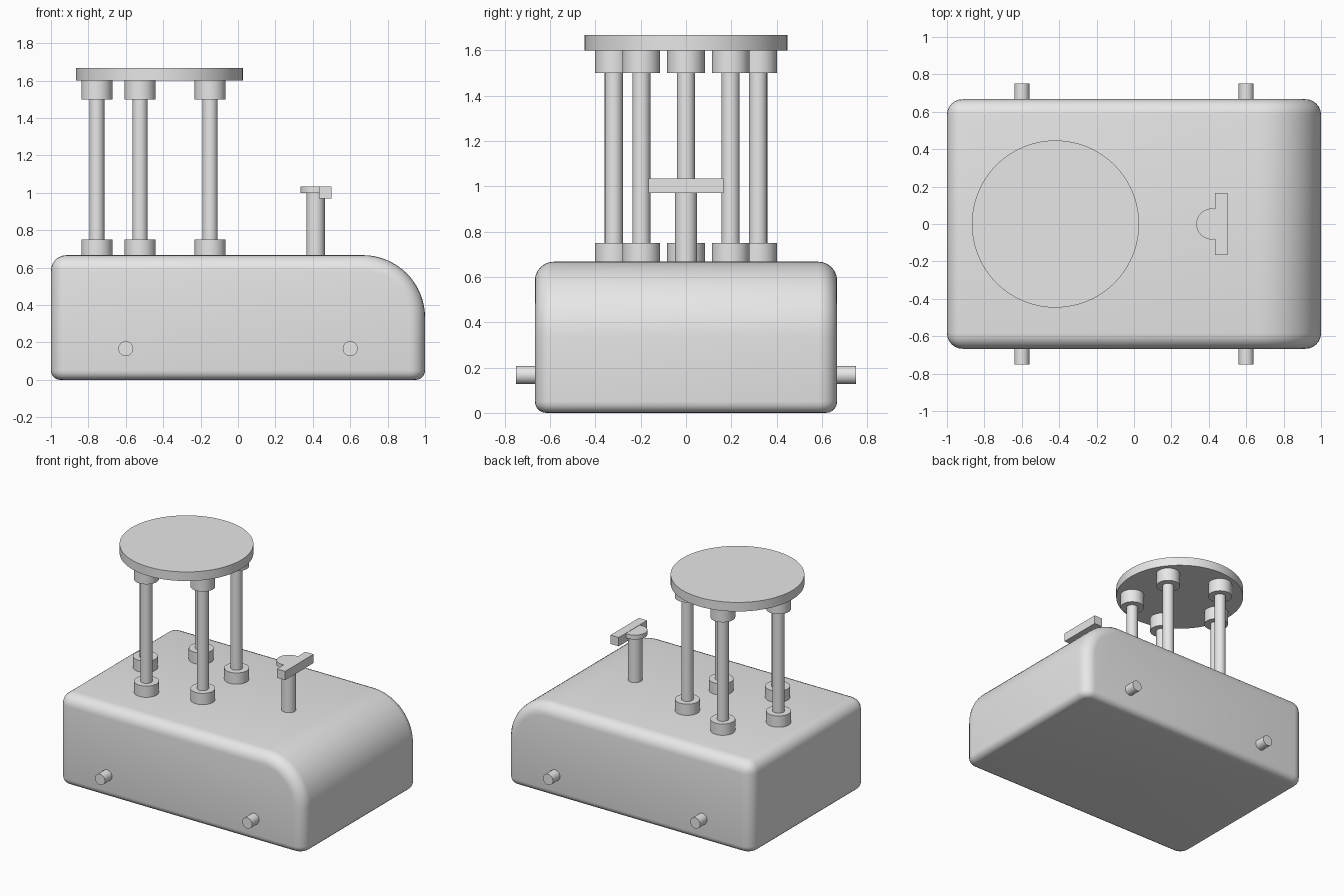
import bpy, bmesh
from math import pi, sin, cos, radians

if "Cube" in bpy.data.objects:
    bpy.data.objects.remove(bpy.data.objects["Cube"], do_unlink=True)

GREY = (0.8, 0.8, 0.8, 1)
mat = bpy.data.materials.new("light_grey")
mat.use_nodes = True
mat.diffuse_color = GREY
mat.node_tree.nodes["Principled BSDF"].inputs["Base Color"].default_value = GREY


def finish(name, bm):
    bmesh.ops.recalc_face_normals(bm, faces=bm.faces[:])
    mesh = bpy.data.meshes.new(name)
    bm.to_mesh(mesh)
    bm.free()
    mesh.materials.append(mat)
    obj = bpy.data.objects.new(name, mesh)
    bpy.context.collection.objects.link(obj)
    bpy.ops.object.select_all(action='DESELECT')
    obj.select_set(True)
    bpy.context.view_layer.objects.active = obj
    bpy.ops.object.shade_smooth_by_angle(angle=radians(35))
    return obj


def prism(points, vec):
    """Extrude a closed outline of 3D points along vec."""
    bm = bmesh.new()
    face = bm.faces.new([bm.verts.new(p) for p in points])
    ext = bmesh.ops.extrude_face_region(bm, geom=[face])
    verts = [g for g in ext["geom"] if isinstance(g, bmesh.types.BMVert)]
    bmesh.ops.translate(bm, verts=verts, vec=vec)
    bmesh.ops.recalc_face_normals(bm, faces=bm.faces[:])
    return bm


def upright_cylinder(name, x, y, z0, z1, r, n=40):
    ring = [(x + r * cos(2 * pi * i / n), y + r * sin(2 * pi * i / n), z0) for i in range(n)]
    return finish(name, prism(ring, (0, 0, z1 - z0)))


# Body: side profile with a large rounded upper nose, then softened edges
W, H, R = 0.667, 0.667, 0.333
STEPS = 16
profile = [(-1, 0), (1, 0)]
profile += [(1 - R + R * cos(a), H - R + R * sin(a))
            for a in (i * pi / 2 / STEPS for i in range(STEPS + 1))]
profile.append((-1, H))
body = prism([(x, -W, z) for x, z in profile], (0, 2 * W, 0))
body.normal_update()


def on_floor(e):
    return all(v.co.z < 0.001 for v in e.verts)


sharp = [e for e in body.edges if e.calc_face_angle() > 0.6 and not on_floor(e)]
bmesh.ops.bevel(body, geom=sharp, offset=0.083, segments=6, profile=0.5,
                affect='EDGES', clamp_overlap=False)
floor = [e for e in body.edges if on_floor(e) and e.calc_face_angle() > 0.6]
bmesh.ops.bevel(body, geom=floor, offset=0.05, segments=5, profile=0.5,
                affect='EDGES', clamp_overlap=False)
finish("body", body)

# Axle pegs on both sides
for end, x in (("rear", -0.6), ("nose", 0.6)):
    for side, s in (("right", -1), ("left", 1)):
        ring = [(x + 0.04 * cos(i * pi / 16), s * 0.64, 0.167 + 0.04 * sin(i * pi / 16))
                for i in range(32)]
        finish(f"axle_peg_{end}_{side}", prism(ring, (0, s * 0.11, 0)))

# Five posts with collars, carrying the round roof
CX = -0.42
for i in range(5):
    a = pi + i * 2 * pi / 5
    x, y = CX + 0.335 * cos(a), 0.335 * sin(a)
    upright_cylinder(f"post_{i + 1}", x, y, 0.68, 1.58, 0.04)
    upright_cylinder(f"lower_collar_{i + 1}", x, y, 0.66, 0.75, 0.083)
    upright_cylinder(f"upper_collar_{i + 1}", x, y, 1.5, 1.602, 0.083)
upright_cylinder("roof", CX, 0, 1.6, 1.667, 0.447, 96)

# Control column with a half-round plate and a crossbar
upright_cylinder("column", 0.415, 0, 0.66, 1.01, 0.049)
upright_cylinder("column_plate", 0.416, 0, 1.0, 1.033, 0.083)
bar = [(0.433, -0.165, 0.97), (0.5, -0.165, 0.97), (0.5, 0.165, 0.97), (0.433, 0.165, 0.97)]
finish("crossbar", prism(bar, (0, 0, 0.065)))
